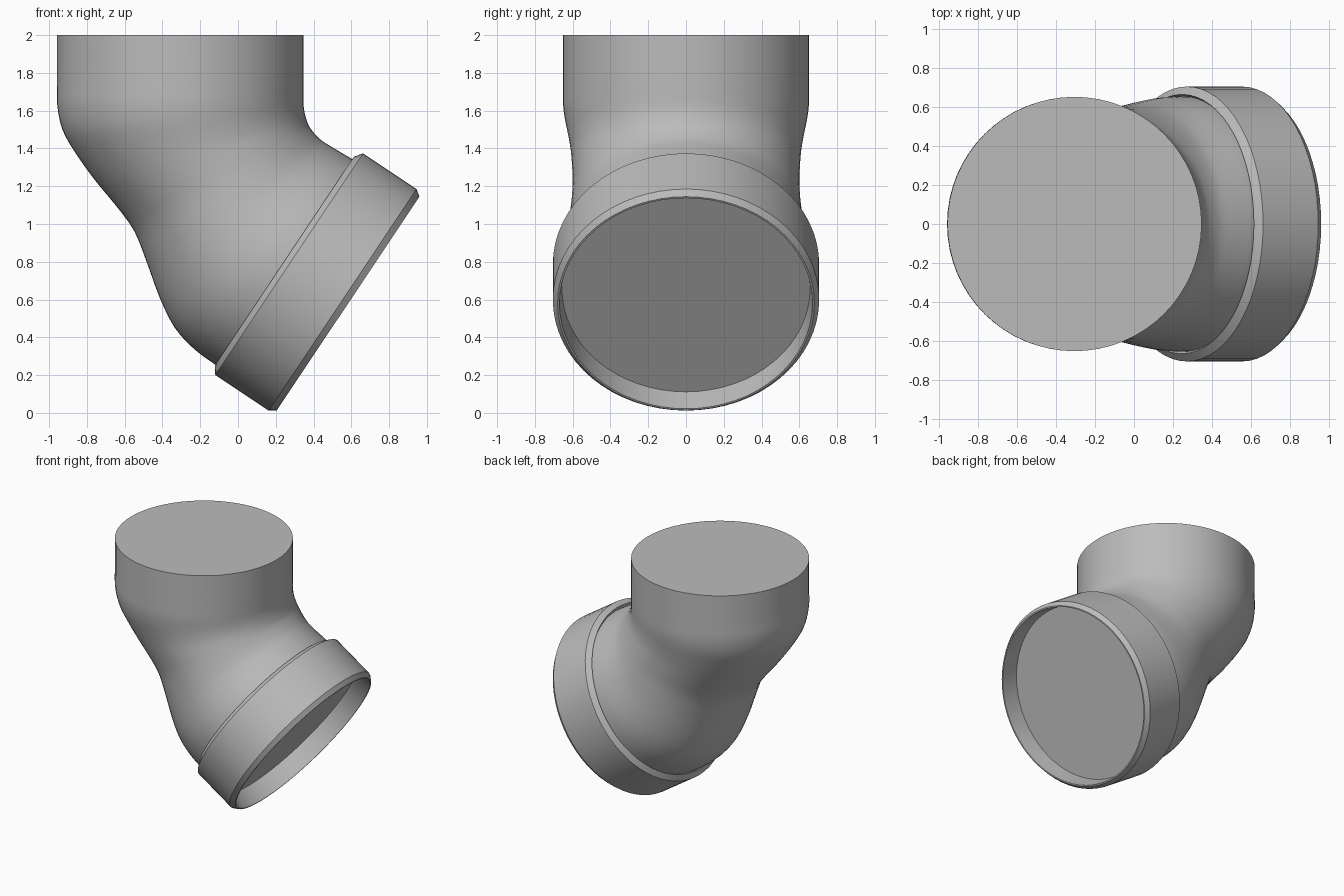
import bpy, bmesh, math
from mathutils import Vector

cube = bpy.data.objects.get("Cube")
if cube:
    bpy.data.objects.remove(cube, do_unlink=True)

SEGMENTS = 64

grey = bpy.data.materials.new("plain grey")
grey.use_nodes = True
colour = (0.5, 0.5, 0.5, 1)
grey.diffuse_color = colour
grey.node_tree.nodes["Principled BSDF"].inputs["Base Color"].default_value = colour


def loft(name, rings, cap_start, cap_end):
    """Skin a list of rings (centre, u axis, v axis) into one object."""
    bm = bmesh.new()
    loops = []
    for centre, u, v in rings:
        angles = [2 * math.pi * i / SEGMENTS for i in range(SEGMENTS)]
        loops.append([bm.verts.new(centre + u * math.cos(a) + v * math.sin(a)) for a in angles])
    for a, b in zip(loops, loops[1:]):
        for i in range(SEGMENTS):
            j = (i + 1) % SEGMENTS
            bm.faces.new((a[i], a[j], b[j], b[i]))
    if cap_start:
        bm.faces.new(loops[0][::-1])
    if cap_end:
        bm.faces.new(loops[-1])
    bmesh.ops.recalc_face_normals(bm, faces=bm.faces)
    mesh = bpy.data.meshes.new(name)
    bm.to_mesh(mesh)
    bm.free()
    mesh.materials.append(grey)
    obj = bpy.data.objects.new(name, mesh)
    bpy.context.collection.objects.link(obj)
    bpy.ops.object.select_all(action="DESELECT")
    obj.select_set(True)
    bpy.context.view_layer.objects.active = obj
    bpy.ops.object.shade_smooth_by_angle(angle=math.radians(28))
    return obj


def smooth_rows(rows, steps=3):
    """Catmull-Rom interpolation through the section rows."""
    rows = [Vector(r) for r in rows]
    out = []
    for i in range(len(rows) - 1):
        p0, p1, p2 = rows[max(i - 1, 0)], rows[i], rows[i + 1]
        p3 = rows[min(i + 2, len(rows) - 1)]
        for s in range(steps):
            t = s / steps
            out.append(p1 + 0.5 * t * ((p2 - p0) + t * (2 * p0 - 5 * p1 + 4 * p2 - p3
                       + t * (3 * p1 - p0 - 3 * p2 + p3))))
    return out + [rows[-1]]


# Elbow body: outer-bend x, z, inner-bend x, z, half width
sections = [
    (-.957, 2, .347, 2, .652),
    (-.957, 1.75, .347, 1.75, .652),
    (-.957, 1.63, .347, 1.64, .651),
    (-.93, 1.5, .351, 1.6, .64),
    (-.865, 1.383, .357, 1.57, .625),
    (-.76, 1.235, .365, 1.545, .61),
    (-.638, 1.087, .375, 1.52, .603),
    (-.548, .96, .39, 1.497, .6),
    (-.484, .8, .415, 1.468, .605),
    (-.415, .611, .45, 1.437, .617),
    (-.336, .452, .51, 1.4, .635),
    (-.23, .336, .56, 1.37, .65),
    (-.114, .251, .61, 1.34, .655),
    (-.07, .22, .65, 1.31, .655),
]
rings = []
for x1, z1, x2, z2, width in smooth_rows(sections):
    a, b = Vector((x1, 0, z1)), Vector((x2, 0, z2))
    rings.append(((a + b) / 2, (b - a) / 2, Vector((0, width, 0))))
loft("elbow_body", rings, True, False)

# Socket collar: radius and distance along the tilted axis, ending in a recessed disc
axis = Vector((.832, 0, -.555)).normalized()
up = Vector((.555, 0, .832)).normalized()
side = Vector((0, 1, 0))
origin = Vector((.246, 0, .804))
profile = [(.645, .03), (.665, 0), (.705, .03), (.705, .37), (.68, .405),
           (.67, .405), (.657, .263)]
rings = [(origin + axis * t, up * r, side * r) for r, t in profile]
loft("socket_collar", rings, False, True)
